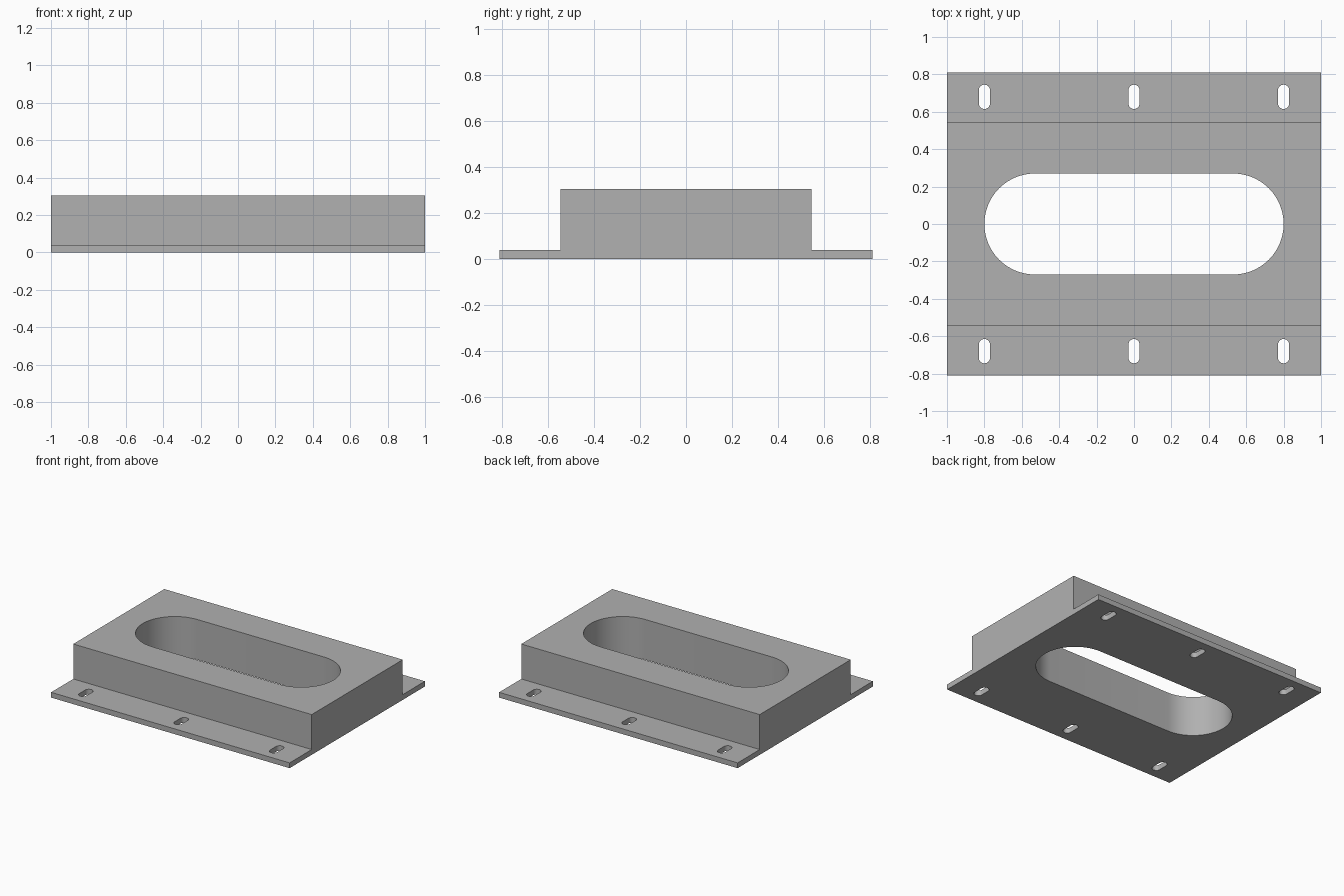
import bpy
import bmesh
from math import pi, cos, sin, radians

cube = bpy.data.objects.get("Cube")
if cube:
    bpy.data.objects.remove(cube, do_unlink=True)

LENGTH, FLANGE_Y, BLOCK_Y = 2.0, 0.81, 0.545
FLANGE_Z, TOP_Z = 0.04, 0.305

metal = bpy.data.materials.new("plain grey metal")
metal.use_nodes = True
GREY = (0.44, 0.44, 0.44, 1)
metal.diffuse_color = GREY
metal.node_tree.nodes["Principled BSDF"].inputs["Base Color"].default_value = GREY


def extrude_outline(name, points, direction):
    """Make a closed prism by sweeping an outline along a direction."""
    bm = bmesh.new()
    face = bm.faces.new([bm.verts.new(p) for p in points])
    swept = bmesh.ops.extrude_face_region(bm, geom=[face])["geom"]
    bmesh.ops.translate(bm, vec=direction,
                        verts=[v for v in swept if isinstance(v, bmesh.types.BMVert)])
    bmesh.ops.recalc_face_normals(bm, faces=bm.faces)
    mesh = bpy.data.meshes.new(name)
    bm.to_mesh(mesh)
    bm.free()
    obj = bpy.data.objects.new(name, mesh)
    bpy.context.collection.objects.link(obj)
    return obj


def slot_cutter(name, x, y, straight_x, straight_y, radius, steps):
    """Round-ended slot; the straight half-length lies along x or y."""
    start = -pi / 2 if straight_x else 0
    points = []
    for end in (1, -1):
        for i in range(steps + 1):
            a = start + pi * i / steps + (0 if end == 1 else pi)
            points.append((x + end * straight_x + radius * cos(a),
                           y + end * straight_y + radius * sin(a), -0.1))
    return extrude_outline(name, points, (0, 0, TOP_Z + 0.2))


# Raised block with a thin flange along the front and back
half = [(FLANGE_Y, 0), (FLANGE_Y, FLANGE_Z), (BLOCK_Y, FLANGE_Z), (BLOCK_Y, TOP_Z)]
section = half + [(-y, z) for y, z in reversed(half)]
body = extrude_outline("mounting_block",
                       [(-LENGTH / 2, y, z) for y, z in section], (LENGTH, 0, 0))
body.data.materials.append(metal)

# Central opening and three mounting slots in each flange
cutters = [slot_cutter("opening_cutter", 0, 0, 0.53, 0, 0.27, 32)]
for side in (-1, 1):
    for x in (-0.8, 0, 0.8):
        cutters.append(slot_cutter("slot_cutter", x, side * 0.68, 0, 0.035, 0.03, 12))

bpy.ops.object.select_all(action="DESELECT")
body.select_set(True)
bpy.context.view_layer.objects.active = body
for cutter in cutters:
    cutter.hide_render = True
    cut = body.modifiers.new("cut", "BOOLEAN")
    cut.operation = "DIFFERENCE"
    cut.solver = "EXACT"
    cut.object = cutter
    bpy.ops.object.modifier_apply(modifier=cut.name)
    bpy.data.objects.remove(cutter, do_unlink=True)

bpy.ops.object.shade_smooth_by_angle(angle=radians(30))
